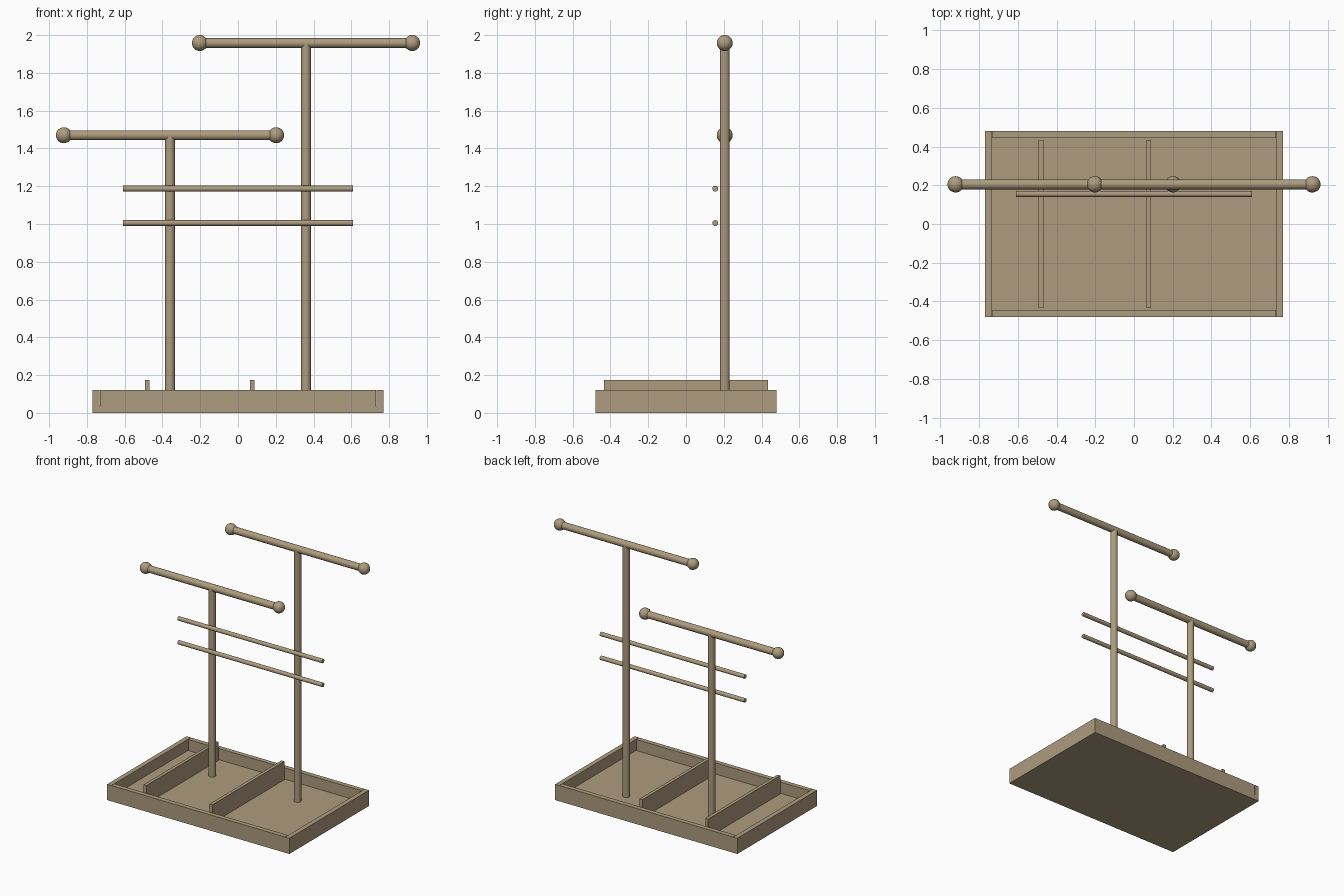
import bpy
import math

cube = bpy.data.objects.get("Cube")
if cube:
    bpy.data.objects.remove(cube, do_unlink=True)

# Single wood colour
wood = bpy.data.materials.new("tan_wood")
wood.use_nodes = True
COLOUR = (0.42, 0.33, 0.21, 1)
wood.diffuse_color = COLOUR
wood.node_tree.nodes["Principled BSDF"].inputs["Base Color"].default_value = COLOUR


def finish(name, smooth=False):
    ob = bpy.context.object
    ob.name = name
    ob.data.materials.append(wood)
    if smooth:
        bpy.ops.object.shade_smooth_by_angle(angle=math.radians(40))
    return ob


def box(name, x, y, z):
    """Box spanning the (low, high) range given on each axis."""
    spans = (x, y, z)
    bpy.ops.mesh.primitive_cube_add(size=1, location=[(a + b) / 2 for a, b in spans])
    bpy.context.object.scale = [b - a for a, b in spans]
    bpy.ops.object.transform_apply(location=False, rotation=False, scale=True)
    return finish(name)


def rod(name, radius, length, location, lying=False):
    turn = (0, math.pi / 2, 0) if lying else (0, 0, 0)
    bpy.ops.mesh.primitive_cylinder_add(vertices=32, radius=radius, depth=length,
                                        location=location, rotation=turn)
    return finish(name, True)


W, D, H = 0.77, 0.48, 0.12      # tray half width, half depth, height
FLOOR, WALL, GAP = 0.035, 0.036, 0.003
POST_Y, BAR_R, BALL_R = 0.205, 0.026, 0.042

# Tray floor and four boards, with fine seams at the corners
box("tray_floor", (-W, W), (-D, D), (0, FLOOR))
inner = W - WALL - GAP
for s, side in ((1, "left"), (-1, "right")):
    box(f"tray_{side}_wall", sorted((s * W, s * (W - WALL))), (-D, D), (FLOOR, H))
for s, side in ((-1, "front"), (1, "back")):
    box(f"tray_{side}_wall", (-inner, inner), sorted((s * D, s * (D - WALL))), (FLOOR, H))

# Tray dividers
for i, x in enumerate((-0.48, 0.075)):
    box(f"divider_{i + 1}", (x - 0.0125, x + 0.0125), (-0.435, 0.435), (FLOOR, 0.175))

# Two T-shaped stands with ball ends
for side, x, z in (("left", 0.36, 1.958), ("right", -0.36, 1.47)):
    rod(f"{side}_post", BAR_R, z - FLOOR, (x, POST_Y, (z + FLOOR) / 2))
    rod(f"{side}_top_bar", BAR_R, 1.12, (x, POST_Y, z), lying=True)
    for s, end in ((1, "outer"), (-1, "inner")):
        bpy.ops.mesh.primitive_uv_sphere_add(segments=32, ring_count=16, radius=BALL_R,
                                             location=(x + s * 0.562, POST_Y, z))
        finish(f"{side}_bar_ball_{end}", True)

# Thin hanging rods in front of the posts
for i, z in enumerate((1.005, 1.187)):
    rod(f"hanging_rod_{i + 1}", 0.0155, 1.22, (0, 0.155, z), lying=True)
